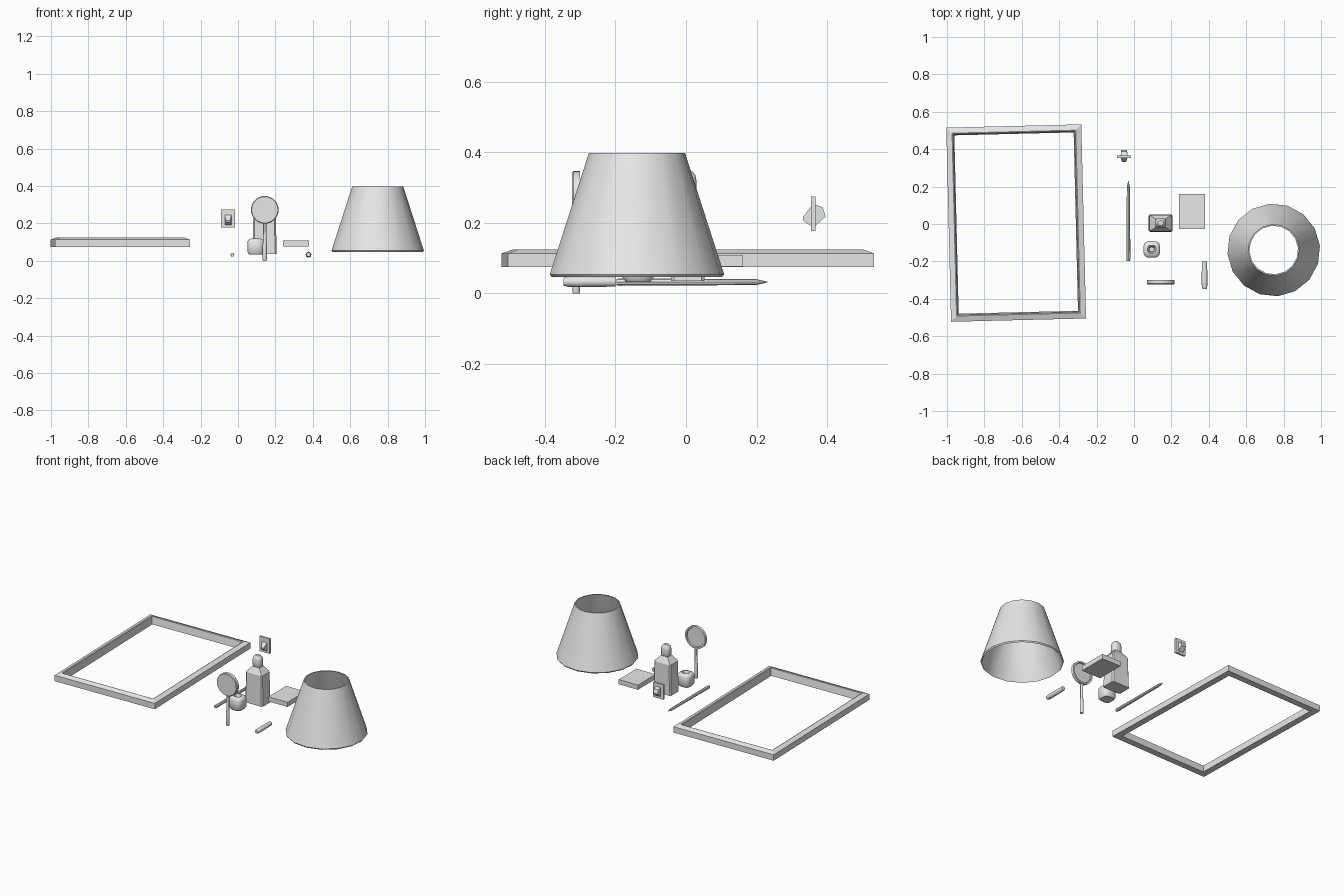
import bpy, bmesh
from math import cos, sin, pi, radians
from mathutils import Matrix, Vector

cube = bpy.data.objects.get("Cube")
if cube:
    bpy.data.objects.remove(cube, do_unlink=True)

GREY = (0.8, 0.8, 0.8, 1)
mat = bpy.data.materials.new("plain grey")
mat.use_nodes = True
mat.diffuse_color = GREY
for node in mat.node_tree.nodes:
    if node.type == 'BSDF_PRINCIPLED':
        node.inputs["Base Color"].default_value = GREY


def finish(name, bm, loc=(0, 0, 0), rot=(0, 0, 0), smooth=None):
    bmesh.ops.recalc_face_normals(bm, faces=bm.faces)
    me = bpy.data.meshes.new(name)
    bm.to_mesh(me)
    bm.free()
    me.materials.append(mat)
    ob = bpy.data.objects.new(name, me)
    ob.location = loc
    ob.rotation_euler = rot
    bpy.context.collection.objects.link(ob)
    if smooth:
        bpy.ops.object.select_all(action='DESELECT')
        ob.select_set(True)
        bpy.context.view_layer.objects.active = ob
        bpy.ops.object.shade_smooth_by_angle(angle=radians(smooth))
    return ob


def loft(rings, cap=True, closed=False):
    """Bridge a list of equal-length point rings."""
    bm = bmesh.new()
    loops = [[bm.verts.new(p) for p in ring] for ring in rings]
    n = len(loops[0])
    pairs = list(zip(loops, loops[1:]))
    if closed:
        pairs.append((loops[-1], loops[0]))
    for a, b in pairs:
        for i in range(n):
            j = (i + 1) % n
            bm.faces.new((a[i], a[j], b[j], b[i]))
    if cap and not closed:
        bm.faces.new(loops[0])
        bm.faces.new(loops[-1])
    return bm


def circle(r, z, n, phase=0.0):
    return [(r * cos(2 * pi * i / n + phase), r * sin(2 * pi * i / n + phase), z) for i in range(n)]


def rect(hx, hy, z):
    return [(hx, hy, z), (-hx, hy, z), (-hx, -hy, z), (hx, -hy, z)]


def squircle(r, z, n=16, power=0.65):
    def soft(v):
        return abs(v) ** power * (1 if v > 0 else -1)
    return [(r * soft(cos(t)), r * soft(sin(t)), z)
            for t in (2 * pi * (i + 0.5) / n for i in range(n))]


def lathe(name, profile, n, loc, rot=(0, 0, 0), phase=0.0, closed=False, smooth=35):
    return finish(name, loft([circle(r, z, n, phase) for r, z in profile], closed=closed),
                  loc, rot, smooth)


def box(name, size, loc, rot=(0, 0, 0)):
    bm = bmesh.new()
    bmesh.ops.create_cube(bm, size=1, matrix=Matrix.Diagonal(Vector((*size, 1))))
    return finish(name, bm, loc, rot)


FORWARD = (radians(90), 0, 0)    # local z points to the front
BACKWARD = (radians(-90), 0, 0)  # local z points to the back

# Picture frame: moulding rising toward the opening
W, H = 0.361, 0.519
frame = [(0.0, 0.074), (0.0, 0.113), (0.03, 0.124), (0.035, 0.122), (0.042, 0.074)]
finish("picture_frame", loft([rect(W - d, H - d, z) for d, z in frame], closed=True),
       (-0.63, 0.005, 0), (0, 0, radians(1.4)))

# Lampshade: thin open cone with a small turned-in lower edge
shade = [(0.242, 0.046), (0.248, 0.054), (0.137, 0.397), (0.130, 0.397), (0.238, 0.054)]
lathe("lampshade", shade, 16, (0.747, -0.139, 0), phase=radians(5), closed=True)

# Bottle: tapered body, sloped shoulders, short neck and rounded stopper
body = [(0.065, 0.047, 0.035), (0.06, 0.044, 0.235), (0.03, 0.025, 0.268), (0.026, 0.022, 0.275)]
bottle = loft([rect(*s) for s in body])
bmesh.ops.bevel(bottle, geom=[e for e in bottle.edges
                              if abs(e.verts[0].co.z - e.verts[1].co.z) > 0.1],
                offset=0.008, segments=1, affect='EDGES')
finish("bottle_body", bottle, (0.142, 0.005, 0))
stopper = [(0.8, 0.27), (1.0, 0.282), (1.0, 0.318), (0.85, 0.335), (0.5, 0.346)]
finish("bottle_stopper",
       loft([[(x, y * 0.85, z) for x, y, z in squircle(0.03 * s, z, 16, 0.7)] for s, z in stopper]),
       (0.142, 0.005, 0), smooth=40)

# Ink pot: soft square body with a sunken mouth
pot = [(0.036, 0.033), (0.045, 0.045), (0.045, 0.103), (0.04, 0.112), (0.026, 0.119),
       (0.022, 0.119), (0.014, 0.10), (0.012, 0.07)]
finish("ink_pot", loft([squircle(r, z) for r, z in pot]), (0.095, -0.136, 0), smooth=40)

# Book
box("book", (0.14, 0.187, 0.031), (0.31, 0.068, 0.0915))

# Pencil lying toward the back
pencil = [(0.009, 0.0), (0.0105, 0.01), (0.0085, 0.395), (0.001, 0.428)]
lathe("pencil", pencil, 8, (-0.03, -0.197, 0.032), BACKWARD)

# Lipstick tube
tube = [(0.013, 0.0), (0.014, 0.006), (0.0155, 0.1), (0.0145, 0.135), (0.011, 0.147)]
lathe("lipstick_tube", tube, 12, (0.377, -0.2, 0.033), FORWARD)

# Hand mirror: disc with its glass sunk in the back, on a slim handle
MX, MY, MZ = 0.143, -0.311, 0.272
disc = [(0.07, 0.012), (0.074, 0.008), (0.074, -0.011), (0.064, -0.011), (0.061, -0.005)]
lathe("mirror_disc", disc, 32, (MX, MY, MZ), FORWARD)
handle = [(0.010, 0.0), (0.0115, 0.006), (0.0115, 0.09), (0.009, 0.1), (0.009, 0.204)]
lathe("mirror_handle", handle, 10, (MX, MY, 0))

# Wall switch: plate, front toggle and rear housing
SX, SZ = -0.053, 0.226
box("switch_plate", (0.074, 0.013, 0.098), (SX, 0.36, SZ))


def wedge(name, outline, half_width, taper):
    """Side outline of (y, z) points, narrowed in x away from the plate."""
    bm = loft([[(s * half_width * (taper if abs(y - 0.36) > 0.01 else 1), y, z)
                for y, z in outline] for s in (-1, 1)])
    finish(name, bm, (SX, 0, 0))


wedge("switch_toggle", [(0.355, 0.247), (0.331, 0.216), (0.331, 0.207), (0.355, 0.19)], 0.018, 0.6)
wedge("switch_housing", [(0.365, 0.252), (0.387, 0.244), (0.396, 0.218), (0.365, 0.19)], 0.018, 0.9)
